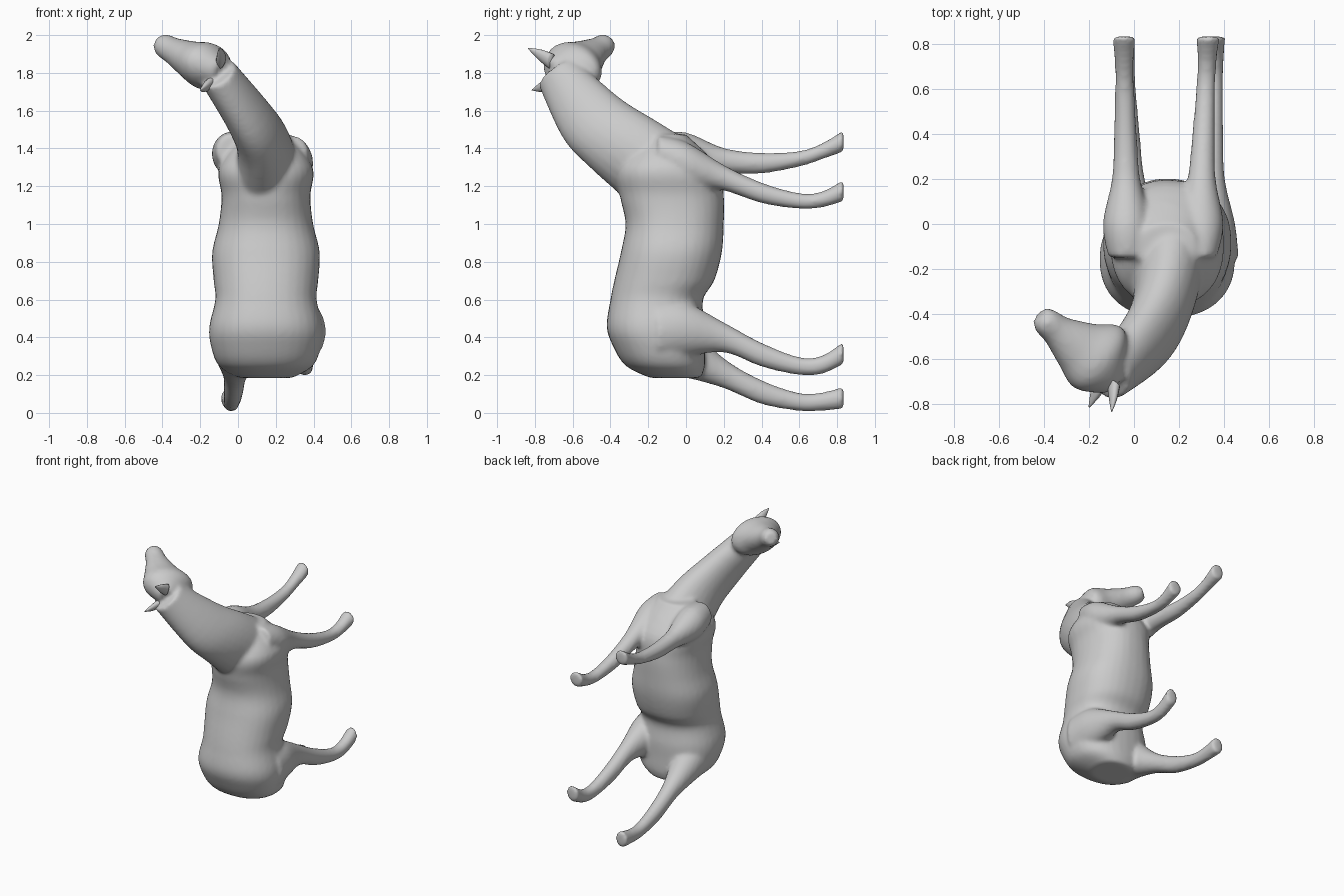
import bpy, bmesh, math
from mathutils import Vector as V

if "Cube" in bpy.data.objects:
    bpy.data.objects.remove(bpy.data.objects["Cube"])


def catmull(p, n=5):
    """Smoothly interpolate rows of numbers."""
    out = []
    for i in range(len(p) - 1):
        rows = zip(p[max(i - 1, 0)], p[i], p[i + 1], p[min(i + 2, len(p) - 1)])
        rows = list(rows)
        for k in range(n):
            t = k / n
            out.append([q + 0.5 * t * (r - o + t * (2 * o - 5 * q + 4 * r - s
                                                    + t * (3 * (q - r) + s - o)))
                        for o, q, r, s in rows])
    return out + [list(p[-1])]


def loft(bm, rows, u, v, seg=24, power=1.0):
    """Closed tube; rows are (x, y, z, half size along u, half size along v)."""
    u, v = V(u).normalized(), V(v).normalized()
    rings = []
    for x, y, z, ru, rv in catmull(rows):
        ring = []
        for k in range(seg):
            a = 2 * math.pi * k / seg
            c, s = [math.copysign(abs(w) ** power, w) for w in (math.cos(a), math.sin(a))]
            ring.append(bm.verts.new(V((x, y, z)) + u * (ru * c) + v * (rv * s)))
        rings.append(ring)
    for a, b in zip(rings, rings[1:]):
        for k in range(seg):
            j = (k + 1) % seg
            bm.faces.new((a[k], a[j], b[j], b[k]))
    bm.faces.new(rings[0][::-1])
    bm.faces.new(rings[-1])


def make_object(name, bm):
    bmesh.ops.recalc_face_normals(bm, faces=bm.faces)
    me = bpy.data.meshes.new(name)
    bm.to_mesh(me)
    bm.free()
    ob = bpy.data.objects.new(name, me)
    bpy.context.collection.objects.link(ob)
    for f in me.polygons:
        f.use_smooth = True
    return ob


X, Y, Z = V((1, 0, 0)), V((0, 1, 0)), V((0, 0, 1))
HEAD_SIDE, HEAD_FWD = V((.41, 0, .91)), V((-.7, .65, .31))
HEAD_DOWN = HEAD_FWD.cross(HEAD_SIDE)
body = bmesh.new()

# torso: height, back, belly, half width
torso = [(.185, -.19, .08, .14), (.25, -.32, .1, .25), (.36, -.39, .1, .293),
         (.46, -.42, .1, .3), (.6, -.4, .09, .268), (.7, -.38, .15, .277),
         (.85, -.345, .19, .285), (1.0, -.32, .2, .25), (1.15, -.35, .2, .235),
         (1.3, -.36, .17, .248), (1.475, -.2, 0, .125)]
loft(body, [(.148, (a + b) / 2, z, w, (b - a) / 2) for z, a, b, w in torso], X, Y, 32, .88)

# neck
loft(body, [(.14, -.1, 1.25, .2, .24), (.13, -.33, 1.42, .145, .215),
            (.06, -.5, 1.56, .12, .185), (-.11, -.68, 1.8, .1, .12)],
     (.9, -.16, .36), (0, .83, .56))

# head
loft(body, [(-.09, -.71, 1.805, .06, .06), (-.155, -.6, 1.83, .125, .175),
            (-.25, -.54, 1.87, .1, .125), (-.34, -.475, 1.915, .072, .075),
            (-.395, -.43, 1.945, .062, .062), (-.42, -.405, 1.955, .04, .04)],
     HEAD_SIDE, HEAD_DOWN)

# legs share the same stations; each pair shares its thickness
reach = (-.15, 0, .2, .4, .6, .72, .835)
front = (.09, .115, .068, .055, .042, .043, .057)
hind = (.17, .145, .08, .064, .048, .049, .06)


def leg(x0, x1, heights, thick, ratio):
    rows = []
    for y, z, r in zip(reach, heights, thick):
        t = (y - reach[0]) / (reach[-1] - reach[0])
        rows.append((x0 + (x1 - x0) * t, y, z, max(.043, r * ratio), r))
    loft(body, rows, X, Z)


leg(.285, .33, (1.38, 1.32, 1.245, 1.165, 1.122, 1.13, 1.178), front, .93)
leg(-.03, -.045, (1.39, 1.37, 1.335, 1.322, 1.345, 1.385, 1.44), front, .93)
leg(.33, .36, (.43, .44, .4, .308, .248, .255, .318), hind, .8)
leg(0, -.045, (.37, .33, .21, .11, .058, .06, .08), hind, .8)

# fuse all parts into one continuous skin
ob = make_object("horse_body", body)
m = ob.modifiers.new("fuse", 'REMESH')
m.mode = 'VOXEL'
m.voxel_size = .014
m.use_smooth_shade = True
s = ob.modifiers.new("soften", 'SMOOTH')
s.factor, s.iterations = .5, 7

# ears
for name, base, tip in (("upper_ear", (-.09, -.71, 1.86), (-.1, -.835, 1.93)),
                        ("lower_ear", (-.15, -.71, 1.745), (-.2, -.815, 1.71))):
    bm = bmesh.new()
    base, tip = V(base), V(tip)
    loft(bm, [(*base, .045, .03), (*base.lerp(tip, .5), .032, .02), (*tip, .003, .003)],
         HEAD_SIDE, HEAD_FWD, 12)
    make_object(name, bm)
